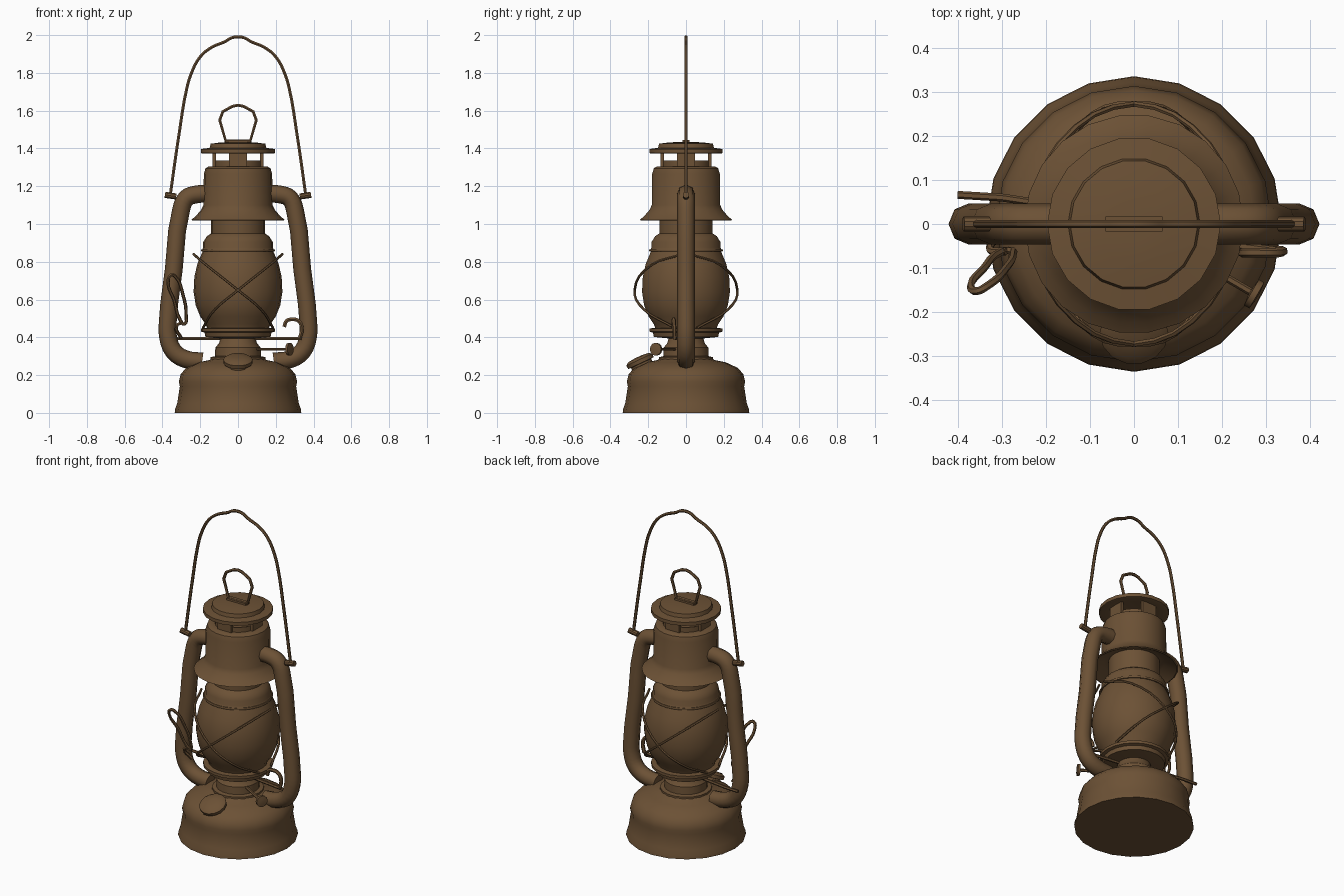
import bpy, bmesh, math
from mathutils import Vector

brown = bpy.data.materials.new("aged brown metal")
brown.diffuse_color = (0.15, 0.083, 0.036, 1)


def finish(ob, angle=35):
    ob.data.materials.clear()
    ob.data.materials.append(brown)
    bpy.ops.object.select_all(action='DESELECT')
    ob.select_set(True)
    bpy.context.view_layer.objects.active = ob
    bpy.ops.object.shade_smooth_by_angle(angle=math.radians(angle))
    return ob


def lathe(name, profile, sides=24, loc=(0, 0, 0), axis=(0, 0, 1), angle=35):
    """Revolve (radius, height) points, closing both ends."""
    bm = bmesh.new()
    rings = [[bm.verts.new((r * math.cos(2 * math.pi * i / sides),
                            r * math.sin(2 * math.pi * i / sides), z))
              for i in range(sides)] for r, z in profile]
    for a, b in zip(rings, rings[1:]):
        for i in range(sides):
            j = (i + 1) % sides
            bm.faces.new((a[i], a[j], b[j], b[i]))
    bm.faces.new(rings[0][::-1])
    bm.faces.new(rings[-1])
    bmesh.ops.recalc_face_normals(bm, faces=bm.faces)
    me = bpy.data.meshes.new(name)
    bm.to_mesh(me)
    bm.free()
    ob = bpy.data.objects.new(name, me)
    bpy.context.collection.objects.link(ob)
    ob.location = loc
    ob.rotation_euler = Vector(axis).to_track_quat('Z', 'Y').to_euler()
    return finish(ob, angle)


def wire(name, pts, radius, closed=False, smooth=True, res=1, steps=4):
    """Round tube through the points."""
    cu = bpy.data.curves.new(name, 'CURVE')
    cu.dimensions = '3D'
    cu.bevel_depth, cu.bevel_resolution = radius, res
    cu.resolution_u, cu.use_fill_caps = steps, True
    if smooth:
        sp = cu.splines.new('BEZIER')
        sp.bezier_points.add(len(pts) - 1)
        for bp, p in zip(sp.bezier_points, pts):
            bp.co = p
            bp.handle_left_type = bp.handle_right_type = 'AUTO'
    else:
        sp = cu.splines.new('POLY')
        sp.points.add(len(pts) - 1)
        for bp, p in zip(sp.points, pts):
            bp.co = (*p, 1)
    sp.use_cyclic_u = closed
    tmp = bpy.data.objects.new(name + "_curve", cu)
    bpy.context.collection.objects.link(tmp)
    dg = bpy.context.evaluated_depsgraph_get()
    me = bpy.data.meshes.new_from_object(tmp.evaluated_get(dg))
    bpy.data.objects.remove(tmp)
    me.name = name
    ob = bpy.data.objects.new(name, me)
    bpy.context.collection.objects.link(ob)
    return finish(ob, 50)


def box(name, loc, size, rot_z=0):
    bpy.ops.mesh.primitive_cube_add(size=1, location=loc, rotation=(0, 0, rot_z))
    ob = bpy.context.object
    ob.name, ob.scale = name, size
    return finish(ob)


# Fuel tank with rolled foot and domed top
lathe("fuel_tank", [(0.335, 0), (0.333, 0.02), (0.322, 0.05), (0.308, 0.14), (0.313, 0.165),
                    (0.303, 0.205), (0.275, 0.238), (0.21, 0.268), (0.15, 0.28),
                    (0.13, 0.295)], 20, angle=40)

# Burner and globe seat
lathe("burner", [(0.145, 0.275), (0.145, 0.295), (0.122, 0.3), (0.12, 0.345),
                 (0.1, 0.37), (0.09, 0.41)], 18)
lathe("globe_plate", [(0.1, 0.395), (0.172, 0.402), (0.177, 0.425), (0.195, 0.43),
                      (0.195, 0.447), (0.165, 0.45)], 22)

# Globe, collar above it, and neck rising into the hood
lathe("globe", [(0.163, 0.445), (0.172, 0.47), (0.2, 0.51), (0.224, 0.57), (0.235, 0.64),
                (0.231, 0.72), (0.215, 0.79), (0.185, 0.86)], 22)
lathe("globe_collar", [(0.182, 0.855), (0.19, 0.865), (0.184, 0.875), (0.184, 0.905),
                       (0.165, 0.935), (0.143, 0.95), (0.143, 1.07)], 22)

# Hood with flared skirt, hollow below
lathe("hood", [(0.14, 1.065), (0.17, 1.06), (0.24, 1.018), (0.248, 1.022), (0.225, 1.04),
               (0.195, 1.075), (0.183, 1.1), (0.181, 1.265), (0.172, 1.295), (0.155, 1.305),
               (0.13, 1.305), (0.13, 1.335), (0.122, 1.335), (0.12, 1.308)], 22)

# Vent posts and top cap
for k in range(4):
    a = k * math.pi / 2
    box("vent_post", (0.125 * math.cos(a), 0.125 * math.sin(a), 1.345),
        (0.018, 0.095, 0.085), a)
lathe("top_cap", [(0.12, 1.388), (0.185, 1.372), (0.197, 1.376), (0.197, 1.397), (0.15, 1.403),
                  (0.145, 1.425), (0.09, 1.432), (0.04, 1.434)], 18)

# Pull ring on the cap
wire("cap_ring", [(-0.065, 0, 1.44), (-0.097, 0, 1.55), (-0.08, 0, 1.595), (-0.03, 0, 1.623),
                  (0, 0, 1.629), (0.03, 0, 1.623), (0.08, 0, 1.595), (0.097, 0, 1.55),
                  (0.065, 0, 1.44)], 0.009, closed=True, smooth=False)
box("ring_clip", (0, 0, 1.438), (0.13, 0.035, 0.014))

# Side air tubes and bail lugs
for s in (-1, 1):
    wire("side_tube", [(s * x, 0, z) for x, z in
                       [(0.14, 1.16), (0.23, 1.155), (0.275, 1.135), (0.302, 1.07), (0.34, 0.76),
                        (0.372, 0.48), (0.37, 0.4), (0.34, 0.325), (0.28, 0.285), (0.19, 0.272)]],
         0.047, res=2, steps=3)
    lathe("bail_lug", [(0.017, -0.03), (0.017, 0.03)], 10, (s * 0.357, 0, 1.15), (s, 0, 0.15))

# Carrying bail
half = [(0.36, 1.14), (0.352, 1.2), (0.31, 1.49), (0.275, 1.7), (0.25, 1.79), (0.2, 1.885),
        (0.14, 1.935), (0.07, 1.965), (0.035, 1.985)]
wire("bail", [(-x, 0, z) for x, z in half] + [(0, 0, 1.991)] +
     [(x, 0, z) for x, z in half[::-1]], 0.009)

# Crossed guard wires front and back, with a hoop near the top
for sx in (-1, 1):
    for sy in (-1, 1):
        wire("globe_guard", [(sx * x, sy * y, z) for x, y, z in
                             [(-0.235, 0.02, 0.84), (-0.17, 0.18, 0.785), (0, 0.272, 0.65),
                              (0.12, 0.225, 0.55), (0.185, 0.06, 0.45)]], 0.007)
bpy.ops.mesh.primitive_torus_add(major_radius=0.19, minor_radius=0.007, major_segments=24,
                                 minor_segments=6, location=(0, 0, 0.86))
bpy.context.object.name = "guard_hoop"
finish(bpy.context.object, 60)

# Cross rod hooking around the side tubes
wire("cross_rod", [(-0.4, 0.066, 0.395), (-0.3, 0.06, 0.395), (-0.1, 0.03, 0.395),
                   (0.1, -0.03, 0.395), (0.28, -0.055, 0.395), (0.335, -0.062, 0.395)],
     0.009, smooth=False)

# Lift hook on the right
wire("lift_hook", [(0.245, -0.065, 0.455), (0.257, -0.065, 0.487), (0.285, -0.065, 0.495),
                   (0.32, -0.065, 0.487), (0.338, -0.062, 0.45), (0.327, -0.06, 0.395)], 0.011)

# Lift lever loop on the left
wire("lift_lever", [(-0.285, -0.06, 0.47), (-0.275, -0.07, 0.52), (-0.29, -0.1, 0.62),
                    (-0.335, -0.142, 0.725), (-0.355, -0.152, 0.73), (-0.37, -0.14, 0.69),
                    (-0.34, -0.1, 0.6), (-0.305, -0.065, 0.49)], 0.009, closed=True)
wire("lever_arm", [(-0.29, -0.062, 0.48), (-0.325, -0.06, 0.46), (-0.3, -0.02, 0.395)], 0.009)

# Wick knob on its stem
d = Vector((0.86, -0.5, 0)).normalized()
k = d * 0.315 + Vector((0, 0, 0.337))
wire("wick_stem", [d * 0.09 + Vector((0, 0, 0.337)), k], 0.009, smooth=False)
lathe("wick_knob", [(0.012, -0.01), (0.034, -0.007), (0.034, 0.007), (0.012, 0.01)], 12, k, d)

# Filler cap, tilted on the tank shoulder
lathe("filler_cap", [(0.06, -0.035), (0.06, 0), (0.076, 0.002), (0.078, 0.022), (0.06, 0.034),
                     (0.02, 0.038)], 14, (0, -0.238, 0.262), (0, -0.42, 0.9))
